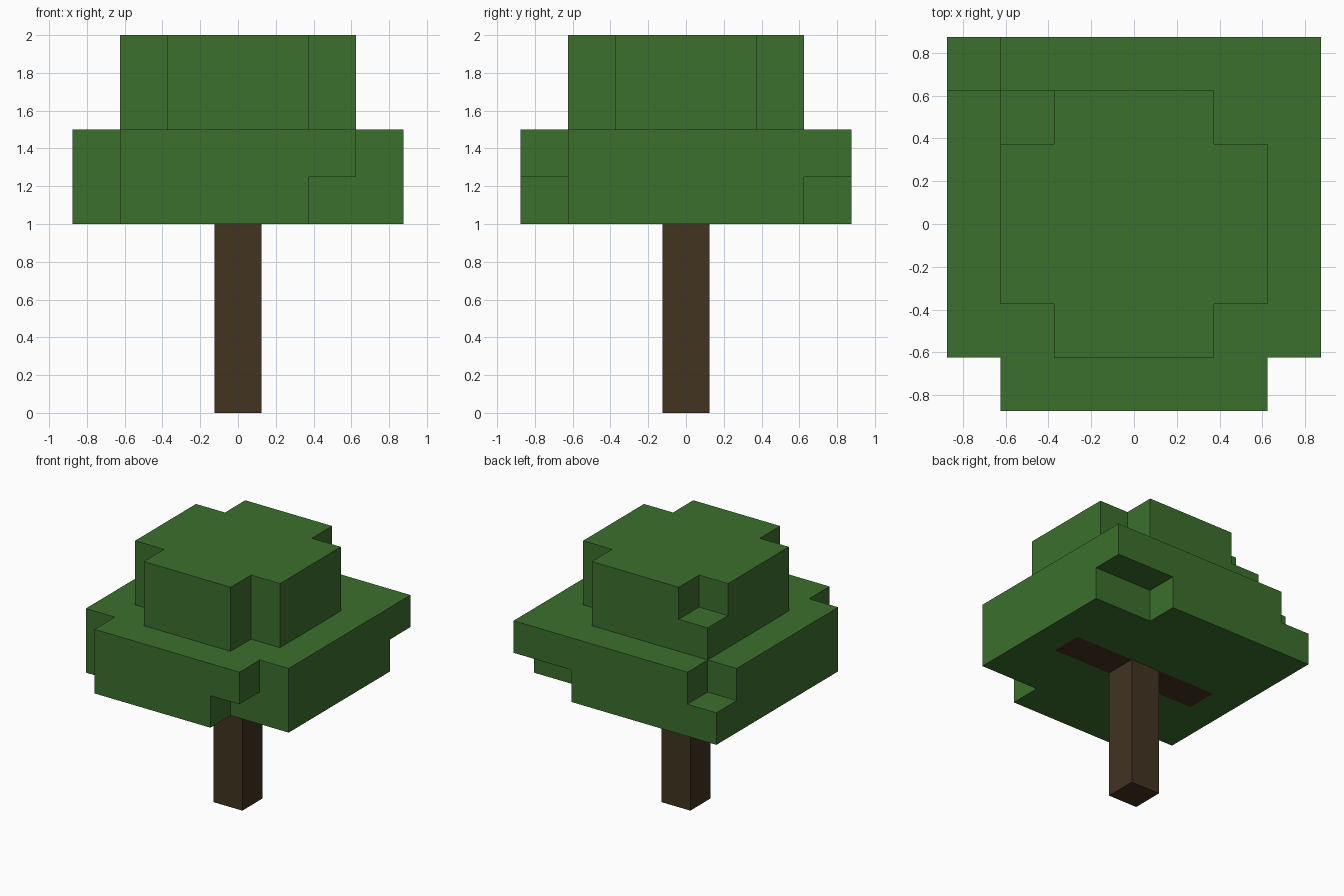
import bpy, bmesh
from math import radians
from mathutils import Vector

U = 0.25  # edge of one block

if "Cube" in bpy.data.objects:
    bpy.data.objects.remove(bpy.data.objects["Cube"])


def material(name, rgb):
    m = bpy.data.materials.new(name)
    m.use_nodes = True
    m.diffuse_color = (*rgb, 1)
    m.node_tree.nodes["Principled BSDF"].inputs["Base Color"].default_value = (*rgb, 1)
    return m


LEAF = material("leaf green", (0.045, 0.162, 0.026))
BARK = material("bark brown", (0.054, 0.033, 0.0152))


def build(name, cells, base, materials, is_bark=lambda cell, n: False):
    """Make one outer shell from a set of block cells stacked above base."""
    bm = bmesh.new()
    for cell in cells:
        centre = Vector(cell) * U + Vector((0, 0, base + U / 2))
        for axis in range(3):
            for sign in (-1, 1):
                n = Vector((0, 0, 0))
                n[axis] = sign
                if tuple(int(c + d) for c, d in zip(cell, n)) in cells:
                    continue
                a = Vector((0, 0, 0))
                a[(axis + 1) % 3] = 1
                b = n.cross(a)
                corners = (-a - b, a - b, a + b, b - a)
                face = bm.faces.new([bm.verts.new(centre + (n + c) * U / 2) for c in corners])
                face.material_index = int(is_bark(cell, n))
    bmesh.ops.remove_doubles(bm, verts=bm.verts, dist=0.001)
    # Merge flat neighbouring block faces of one colour
    bmesh.ops.dissolve_limit(bm, angle_limit=radians(1), verts=bm.verts,
                             edges=bm.edges, delimit={'MATERIAL'})
    mesh = bpy.data.meshes.new(name)
    bm.to_mesh(mesh)
    bm.free()
    for m in materials:
        mesh.materials.append(m)
    obj = bpy.data.objects.new(name, mesh)
    bpy.context.collection.objects.link(obj)
    return obj


# Trunk: a column of four blocks
build("trunk", {(0, 0, k) for k in range(4)}, 0, [BARK])

# Foliage: layers as (reach in blocks, missing corner blocks)
layers = [
    (3, {(-3, -3), (2, -3), (3, -3), (2, 3), (3, 3)}),
    (3, {(-3, -3), (3, -3), (-3, 3)}),
    (2, {(-2, -2), (2, -2), (2, 2)}),
    (2, {(-2, -2), (2, -2), (2, 2), (-2, 2)}),
]
leaf_cells = {
    (i, j, k)
    for k, (r, missing) in enumerate(layers)
    for i in range(-r, r + 1) for j in range(-r, r + 1)
    if (i, j) not in missing
}


# Branch showing as a bark strip across the underside
def underside_branch(cell, n):
    return n.z < 0 and cell[2] == 0 and cell[1] == 0 and abs(cell[0]) <= 2


build("foliage", leaf_cells, 1.0, [LEAF, BARK], underside_branch)
